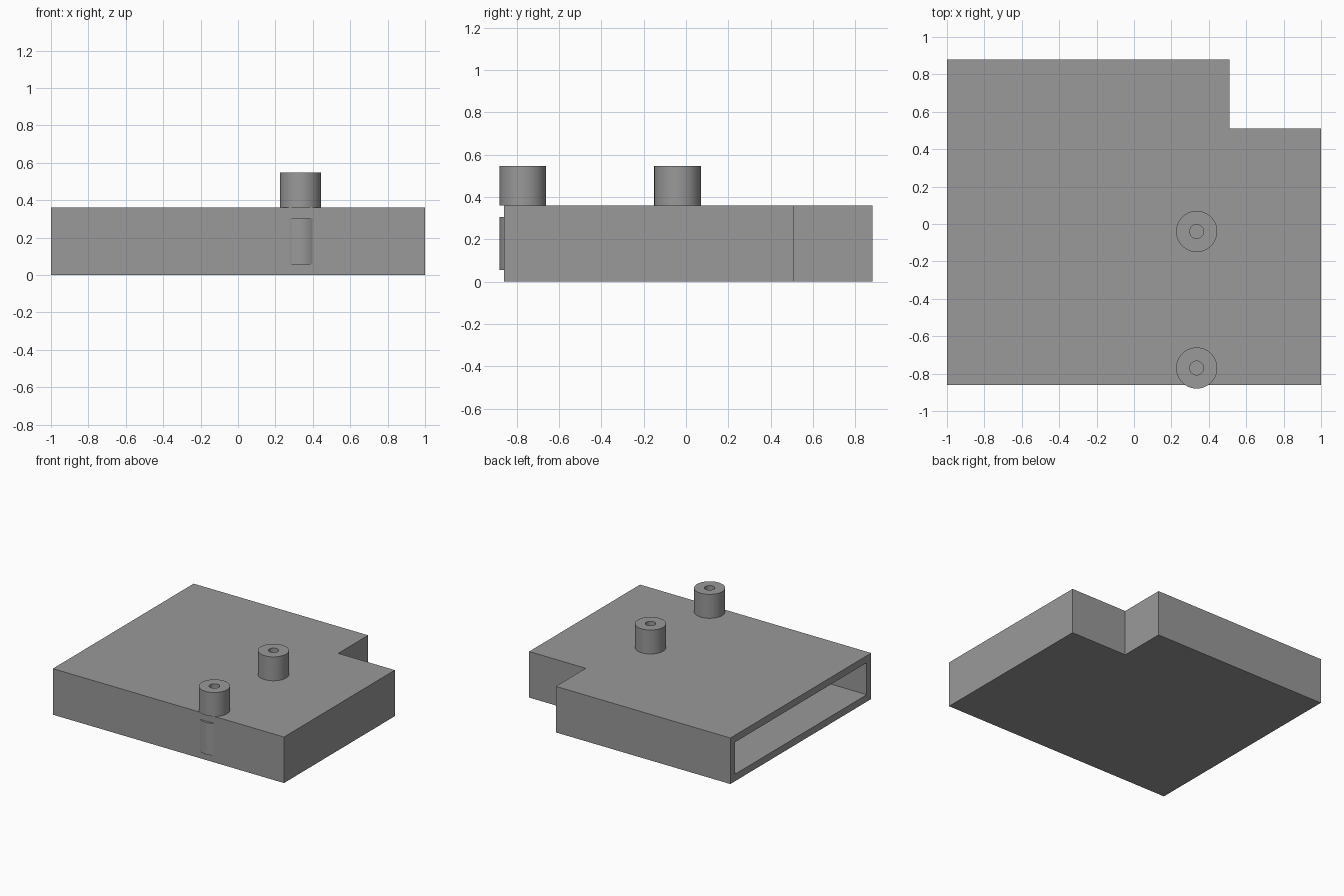
import bpy, bmesh, math
from mathutils import Vector

cube = bpy.data.objects.get("Cube")
if cube:
    bpy.data.objects.remove(cube, do_unlink=True)

HEIGHT, WALL = 0.36, 0.055
PEG_TOP = 0.547

grey = bpy.data.materials.new("medium grey")
grey.use_nodes = True
colour = (0.32, 0.32, 0.32, 1)
grey.diffuse_color = colour
grey.node_tree.nodes["Principled BSDF"].inputs["Base Color"].default_value = colour


def add_object(name, bm):
    bmesh.ops.recalc_face_normals(bm, faces=bm.faces)
    mesh = bpy.data.meshes.new(name)
    bm.to_mesh(mesh)
    bm.free()
    mesh.materials.append(grey)
    obj = bpy.data.objects.new(name, mesh)
    bpy.context.collection.objects.link(obj)
    return obj


def tube(name, x, y, bottom, top, outer=0.11, inner=0.037, steps=64):
    # Rectangular wall section spun about the vertical axis
    bm = bmesh.new()
    section = [(inner, bottom), (outer, bottom), (outer, top), (inner, top)]
    verts = [bm.verts.new((x + r, y, z)) for r, z in section]
    edges = [bm.edges.new((verts[i], verts[(i + 1) % 4])) for i in range(4)]
    bmesh.ops.spin(bm, geom=verts + edges, cent=(x, y, 0), axis=(0, 0, 1),
                   angle=math.tau, steps=steps, use_merge=True)
    bmesh.ops.remove_doubles(bm, verts=bm.verts, dist=1e-5)
    obj = add_object(name, bm)
    bpy.ops.object.select_all(action='DESELECT')
    obj.select_set(True)
    bpy.context.view_layer.objects.active = obj
    bpy.ops.object.shade_smooth_by_angle(angle=math.radians(30))


# Notched housing: outline extruded up, one end opened, walls thickened inward
outline = [(-1, -0.86), (1, -0.86), (1, 0.51), (0.51, 0.51), (0.51, 0.88), (-1, 0.88)]
bm = bmesh.new()
base = bm.faces.new([bm.verts.new((x, y, 0)) for x, y in outline])
geom = bmesh.ops.extrude_face_region(bm, geom=[base], use_keep_orig=True)["geom"]
bmesh.ops.translate(bm, vec=(0, 0, HEIGHT),
                    verts=[g for g in geom if isinstance(g, bmesh.types.BMVert)])
bmesh.ops.recalc_face_normals(bm, faces=bm.faces)
open_end = [f for f in bm.faces if f.normal.dot(Vector((-1, 0, 0))) > 0.9
            and f.calc_center_median().x < -0.9]
bmesh.ops.delete(bm, geom=open_end, context='FACES_ONLY')
housing = add_object("housing", bm)
shell = housing.modifiers.new("wall thickness", 'SOLIDIFY')
shell.thickness = WALL
shell.offset = -1
shell.use_even_offset = True
shell.use_quality_normals = True

# Tubular pegs on the roof, continued as posts inside the cavity
for place, y in (("front", -0.77), ("middle", -0.04)):
    tube(place + "_peg", 0.335, y, HEIGHT, PEG_TOP)
    tube(place + "_inner_post", 0.335, y, WALL, HEIGHT - WALL)
